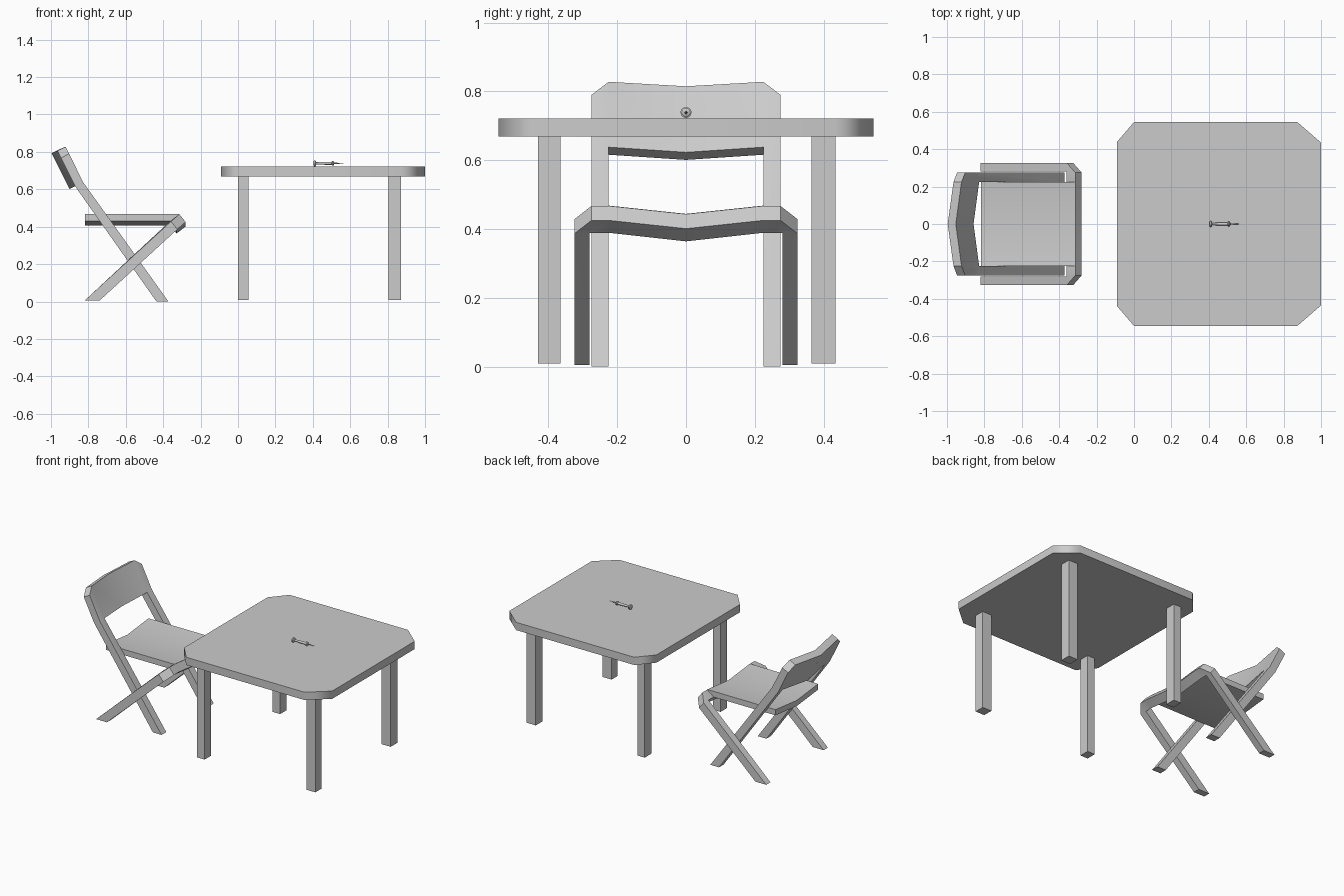
import bpy
import bmesh
import math
from mathutils import Vector

cube = bpy.data.objects.get("Cube")
if cube:
    bpy.data.objects.remove(cube, do_unlink=True)

GREY = (0.6, 0.6, 0.6, 1)
grey = bpy.data.materials.new("plain grey")
grey.use_nodes = True
grey.diffuse_color = GREY
grey.node_tree.nodes["Principled BSDF"].inputs["Base Color"].default_value = GREY


def finish(name, bm, angle=50):
    """Clean a bmesh and turn it into a shaded object."""
    bmesh.ops.remove_doubles(bm, verts=bm.verts, dist=0.0005)
    bmesh.ops.recalc_face_normals(bm, faces=bm.faces)
    mesh = bpy.data.meshes.new(name)
    bm.to_mesh(mesh)
    bm.free()
    mesh.materials.append(grey)
    ob = bpy.data.objects.new(name, mesh)
    bpy.context.collection.objects.link(ob)
    bpy.ops.object.select_all(action='DESELECT')
    ob.select_set(True)
    bpy.context.view_layer.objects.active = ob
    bpy.ops.object.shade_smooth_by_angle(angle=math.radians(angle))
    ob.modifiers.new("even shading", 'WEIGHTED_NORMAL').keep_sharp = True
    return ob


def loft(name, rings, angle=50):
    """Join a row of equal point rings and cap both ends."""
    bm = bmesh.new()
    rows = [[bm.verts.new(p) for p in ring] for ring in rings]
    for a, b in zip(rows, rows[1:]):
        for i in range(len(a)):
            j = (i + 1) % len(a)
            bm.faces.new((a[i], a[j], b[j], b[i]))
    bm.faces.new(rows[0])
    bm.faces.new(rows[-1])
    return finish(name, bm, angle)


def mirrored(half):
    """Continue half a row of rings, ending on y = 0, to the other side."""
    return half + [[(x, -y, z) for x, y, z in ring] for ring in half[-2::-1]]


def section(outer, inner, depth):
    """Four-cornered section of a bent frame."""
    o, i, d = Vector(outer), Vector(inner), Vector((depth[0], 0, depth[1]))
    return [tuple(o), tuple(o + d), tuple(i + d), tuple(i)]


def box(name, x0, x1, y0, y1, z0, z1):
    ends = [[(x0, y0, z), (x1, y0, z), (x1, y1, z), (x0, y1, z)] for z in (z0, z1)]
    return loft(name, ends, 30)


# Table top with cut corners
side = [(0, 0.545), (-0.09, 0.44)]
far_side = [(1.0, 0.435), (0.873, 0.545)]
outline = side + [(x, -y) for x, y in side[::-1]] + [(x, -y) for x, y in far_side[::-1]] + far_side
loft("table_top", [[(x, y, z) for x, y in outline] for z in (0.669, 0.721)])

# Table legs
for end, x0, x1 in (("right", 0.0, 0.055), ("left", 0.805, 0.872)):
    for place, y0, y1 in (("front", -0.43, -0.365), ("back", 0.365, 0.435)):
        box(f"table_leg_{place}_{end}", x0, x1, y0, y1, 0.009, 0.672)

# Chair back frame: long legs that bend into the backrest
crook = (-0.828, 0.225, 0.638)
slab = (-0.043, -0.022)
loft("chair_back_frame", mirrored([
    section((-0.372, 0.275, 0), (-0.372, 0.225, 0), (-0.064, 0)),
    section((-0.828, 0.275, 0.638), crook, slab),
    section((-0.903, 0.275, 0.79), crook, slab),
    section((-0.922, 0.225, 0.828), crook, slab),
    section((-0.953, 0, 0.815), (-0.858, 0, 0.623), slab),
]), 35)

# Chair front frame: short legs joined by a bar under the seat edge
hook = (-0.362, 0.28, 0.431)
drop = (0.034, -0.042)
loft("chair_front_frame", mirrored([
    section((-0.82, 0.325, 0.005), (-0.82, 0.28, 0.005), (0.08, 0)),
    section((-0.358, 0.325, 0.428), hook, drop),
    section((-0.314, 0.275, 0.467), hook, drop),
    section((-0.314, 0.225, 0.467), (-0.362, 0.225, 0.431), drop),
    section((-0.314, 0, 0.443), (-0.362, 0, 0.406), drop),
]), 35)

# Chair seat, dipping along the middle
loft("chair_seat", mirrored([
    [(-0.818, y, z), (-0.314, y, z), (-0.345, y, z - 0.038), (-0.818, y, z - 0.038)]
    for y, z in ((0.225, 0.468), (0, 0.444))
]), 35)

# Small turned peg lying on the table
profile = [(0.403, 0.007), (0.406, 0.016), (0.414, 0.016), (0.418, 0.006), (0.47, 0.008),
           (0.5, 0.008), (0.504, 0.013), (0.511, 0.013), (0.515, 0.004), (0.565, 0.001)]
turns = [math.tau * k / 16 for k in range(16)]
loft("table_peg", [[(x, r * math.cos(t), 0.739 + r * math.sin(t)) for t in turns]
                   for x, r in profile], 35)
